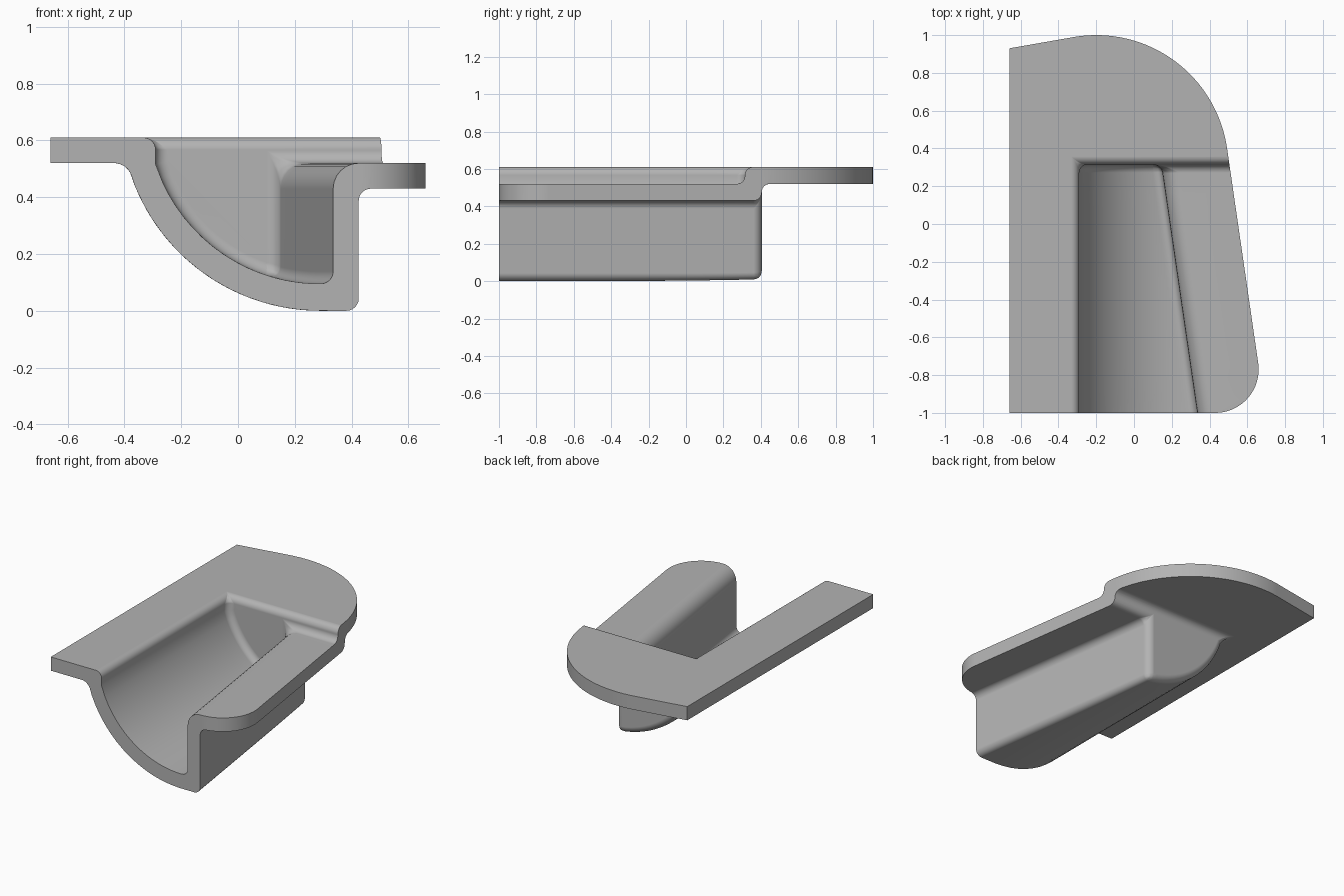
import bpy
import bmesh
from math import asin, sin, cos, sqrt, radians

cube = bpy.data.objects.get("Cube")
if cube:
    bpy.data.objects.remove(cube, do_unlink=True)

AXIS_X, AXIS_Z = 0.29, 0.705      # centre of the trough arc
SIDE, FAR = 0.9, 1.2              # oversize blank, trimmed later
TAPER = 0.145                     # slant of the straight wall
STATIONS, ARC = 10, 14
WIDE, TIGHT = 0.09, 0.043         # bend radii

bm = bmesh.new()
weight = bm.edges.layers.float.new("bevel_weight_edge")


def skin(radius, lip, rim_x, rim_z, low_z, end_y, wall):
    """One side of the sheet: rim, trough, slanted wall, low flange, end wall."""
    fractions = [0] + [0.085 + 0.83 * i / ARC for i in range(ARC + 1)] + [1]
    rows = []
    for s in range(STATIONS + 1):
        y = -FAR + (end_y + FAR) * s / STATIONS
        w = wall - TAPER * (y + 1)
        a = asin((rim_x - AXIS_X) / radius)
        b = asin((w - AXIS_X) / radius)
        points = [(rim_x, rim_z)] if lip else []
        for f in fractions:
            t = a + (b - a) * f
            points.append((AXIS_X + radius * sin(t), AXIS_Z - radius * cos(min(t, 0))))
        points += [(w, low_z), (SIDE, low_z)]
        rows.append([bm.verts.new((x, y, z)) for x, z in points])
    for r, q in zip(rows, rows[1:]):
        for i in range(len(r) - 1):
            bm.faces.new((r[i], r[i + 1], q[i + 1], q[i]))
    corners = [bm.verts.new((x, y, rim_z)) for x, y in
               ((SIDE, end_y), (SIDE, FAR), (-SIDE, FAR), (-SIDE, -FAR))]
    bm.faces.new([r[0] for r in rows] + corners)
    bm.faces.new(rows[-1] + corners[:1])
    return rows, corners


# Upper and lower skins of the pressed sheet
outer_r = AXIS_Z
outer_x = AXIS_X - sqrt(outer_r ** 2 - (AXIS_Z - 0.52) ** 2)
top, tc = skin(0.61, True, -0.29, 0.61, 0.52, 0.315, 0.335)
low, lc = skin(outer_r, False, outer_x, 0.52, 0.43, 0.405, 0.425)

# Close the blank around its four sides
bm.faces.new([tc[3]] + top[0] + low[0][::-1] + [lc[3]])
bm.faces.new((tc[3], tc[2], lc[2], lc[3]))
bm.faces.new((tc[2], tc[1], lc[1], lc[2]))
bm.faces.new([r[-1] for r in top] + tc[:2] + [lc[1], lc[0]] + [r[-1] for r in low][::-1])
bmesh.ops.recalc_face_normals(bm, faces=bm.faces[:])
bm.normal_update()

# Mark the bends: every sharp edge that is not on the blank's border
shoulder = {r[-2] for r in top}
for e in bm.edges:
    u, v = (vert.co for vert in e.verts)
    border = (min(abs(u.x), abs(v.x)) > SIDE - 0.01 or
              min(abs(u.y), abs(v.y)) > FAR - 0.01)
    if not border and e.calc_face_angle(0) > radians(40):
        e[weight] = 1.0 if set(e.verts) <= shoulder else TIGHT / WIDE


def new_object(name, source):
    mesh = bpy.data.meshes.new(name)
    source.to_mesh(mesh)
    source.free()
    obj = bpy.data.objects.new(name, mesh)
    bpy.context.collection.objects.link(obj)
    return obj


panel = new_object("pressed_trough_panel", bm)


# Plan outline used to trim the blank
def arc(cx, cy, r, start, end, n):
    angles = [radians(start + (end - start) * i / n) for i in range(n + 1)]
    return [(cx + r * cos(a), cy + r * sin(a)) for a in angles]


outline = [(-0.66, 0.93), (-0.66, -1)]
outline += arc(0.43, -0.77, 0.23, -90, 8.2, 16)
outline += arc(-0.2, 0.3, 0.7, 8.2, 99, 32)
cut = bmesh.new()
base = cut.faces.new([cut.verts.new((x, y, -0.5)) for x, y in outline])
raised = bmesh.ops.extrude_face_region(cut, geom=[base])["geom"]
bmesh.ops.translate(cut, vec=(0, 0, 2),
                    verts=[g for g in raised if isinstance(g, bmesh.types.BMVert)])
bmesh.ops.recalc_face_normals(cut, faces=cut.faces[:])
cutter = new_object("outline_cutter", cut)
cutter.hide_render = True

# Round the bends, then trim
bends = panel.modifiers.new("bends", "BEVEL")
bends.limit_method = "WEIGHT"
bends.offset_type = "OFFSET"
bends.width = WIDE
bends.segments = 6
bends.use_clamp_overlap = False
trim = panel.modifiers.new("trim", "BOOLEAN")
trim.operation = "INTERSECT"
trim.solver = "EXACT"
trim.object = cutter
bpy.context.view_layer.update()
graph = bpy.context.evaluated_depsgraph_get()
result = bpy.data.meshes.new_from_object(panel.evaluated_get(graph))
panel.modifiers.clear()
panel.data = result
bpy.data.objects.remove(cutter, do_unlink=True)

# Plain grey metal
grey = bpy.data.materials.new("plain_grey")
grey.use_nodes = True
colour = (0.45, 0.45, 0.45, 1)
grey.diffuse_color = colour
grey.node_tree.nodes["Principled BSDF"].inputs["Base Color"].default_value = colour
result.materials.clear()
result.materials.append(grey)

# Smooth bends with crisp cut edges
bpy.ops.object.select_all(action="DESELECT")
panel.select_set(True)
bpy.context.view_layer.objects.active = panel
bpy.ops.object.shade_smooth_by_angle(angle=radians(35))
flat = panel.modifiers.new("even_shading", "WEIGHTED_NORMAL")
flat.keep_sharp = True
